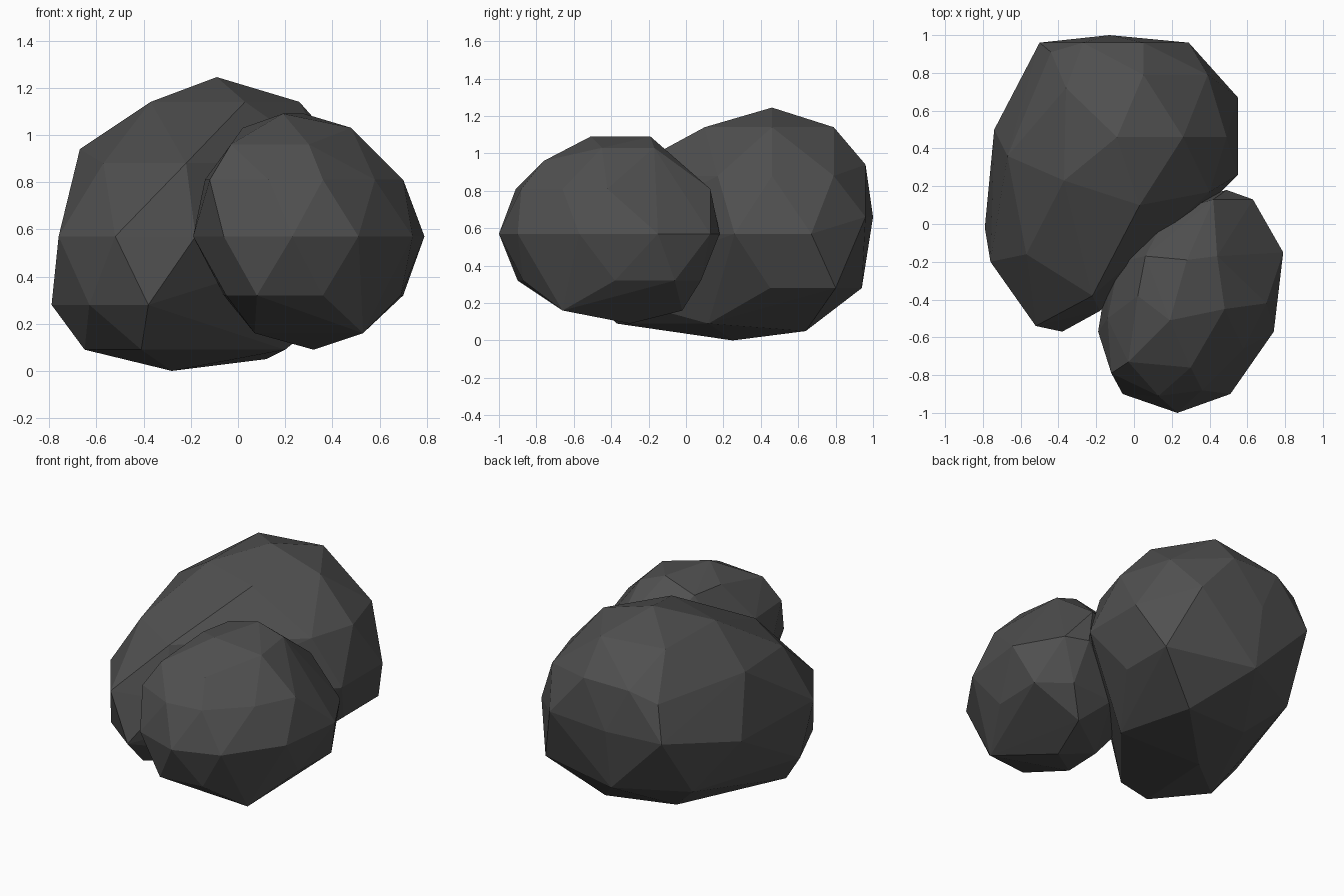
import bpy, bmesh


def boulder(name, sections, material):
    """Faceted rock: skin horizontal cross-sections with a convex hull."""
    bm = bmesh.new()
    for z, outline in sections:
        for x, y in outline:
            bm.verts.new((x, y, z))
    hull = bmesh.ops.convex_hull(bm, input=bm.verts[:])
    spare = {g for g in hull["geom_interior"] + hull["geom_unused"]
             if isinstance(g, bmesh.types.BMVert)}
    bmesh.ops.delete(bm, geom=list(spare), context="VERTS")
    bmesh.ops.recalc_face_normals(bm, faces=bm.faces[:])
    mesh = bpy.data.meshes.new(name)
    bm.to_mesh(mesh)
    bm.free()
    mesh.materials.append(material)
    obj = bpy.data.objects.new(name, mesh)
    bpy.context.collection.objects.link(obj)
    return obj


stone = bpy.data.materials.new("dark_stone")
stone.diffuse_color = (0.08, 0.08, 0.08, 1)

# Tall rear boulder with a steep diagonal face at the front right
boulder("large_boulder", [
    (0.00, [(-0.28, 0.25)]),
    (0.05, [(0.12, 0.64)]),
    (0.09, [(-0.65, -0.08), (-0.41, -0.37), (-0.34, 0.58), (0.20, 0.12)]),
    (0.28, [(-0.79, -0.02), (-0.38, -0.57), (0.43, 0.45), (0.43, 0.80),
            (-0.13, 0.94), (-0.55, 0.72), (-0.63, -0.38)]),
    (0.57, [(-0.76, -0.20), (-0.52, -0.54), (-0.18, -0.46), (0.55, 0.26),
            (0.55, 0.67), (-0.74, 0.50)]),
    (0.66, [(0.29, 0.96), (-0.13, 1.00), (-0.50, 0.96)]),
    (0.88, [(-0.57, -0.16), (-0.22, -0.38), (0.40, 0.17), (0.49, 0.46),
            (0.39, 0.79), (-0.44, 0.91)]),
    (0.94, [(-0.67, 0.36), (0.05, 0.96), (-0.27, 0.96)]),
    (1.14, [(-0.37, 0.23), (0.03, 0.10), (0.26, 0.46), (0.05, 0.79), (-0.36, 0.72)]),
    (1.245, [(-0.09, 0.46)]),
], stone)

# Smaller front boulder leaning against it and sinking into its steep face
boulder("small_boulder", [
    (0.09, [(0.32, -0.30)]),
    (0.16, [(0.07, -0.50), (0.53, -0.66), (0.40, -0.02), (0.08, -0.25)]),
    (0.32, [(0.08, -0.90), (0.36, -0.87), (0.69, -0.38), (0.70, -0.06),
            (0.52, 0.08), (0.22, 0.06), (-0.05, -0.73), (-0.06, -0.28)]),
    (0.57, [(0.23, -1.00), (0.51, -0.90), (0.74, -0.57), (0.79, -0.15), (0.63, 0.13),
            (0.49, 0.18), (0.14, 0.08), (-0.19, -0.57), (-0.06, -0.90), (-0.14, -0.26)]),
    (0.81, [(0.13, -0.91), (0.36, -0.88), (0.58, -0.66), (0.70, -0.42), (0.57, -0.10),
            (0.42, 0.13), (0.18, 0.06), (-0.08, -0.20), (-0.14, -0.50), (-0.12, -0.79)]),
    (0.96, [(-0.03, -0.73), (0.30, -0.76)]),
    (1.03, [(0.02, -0.38), (0.48, -0.45), (0.44, -0.17), (0.06, -0.17)]),
    (1.09, [(0.19, -0.51), (0.28, -0.19)]),
], stone)
